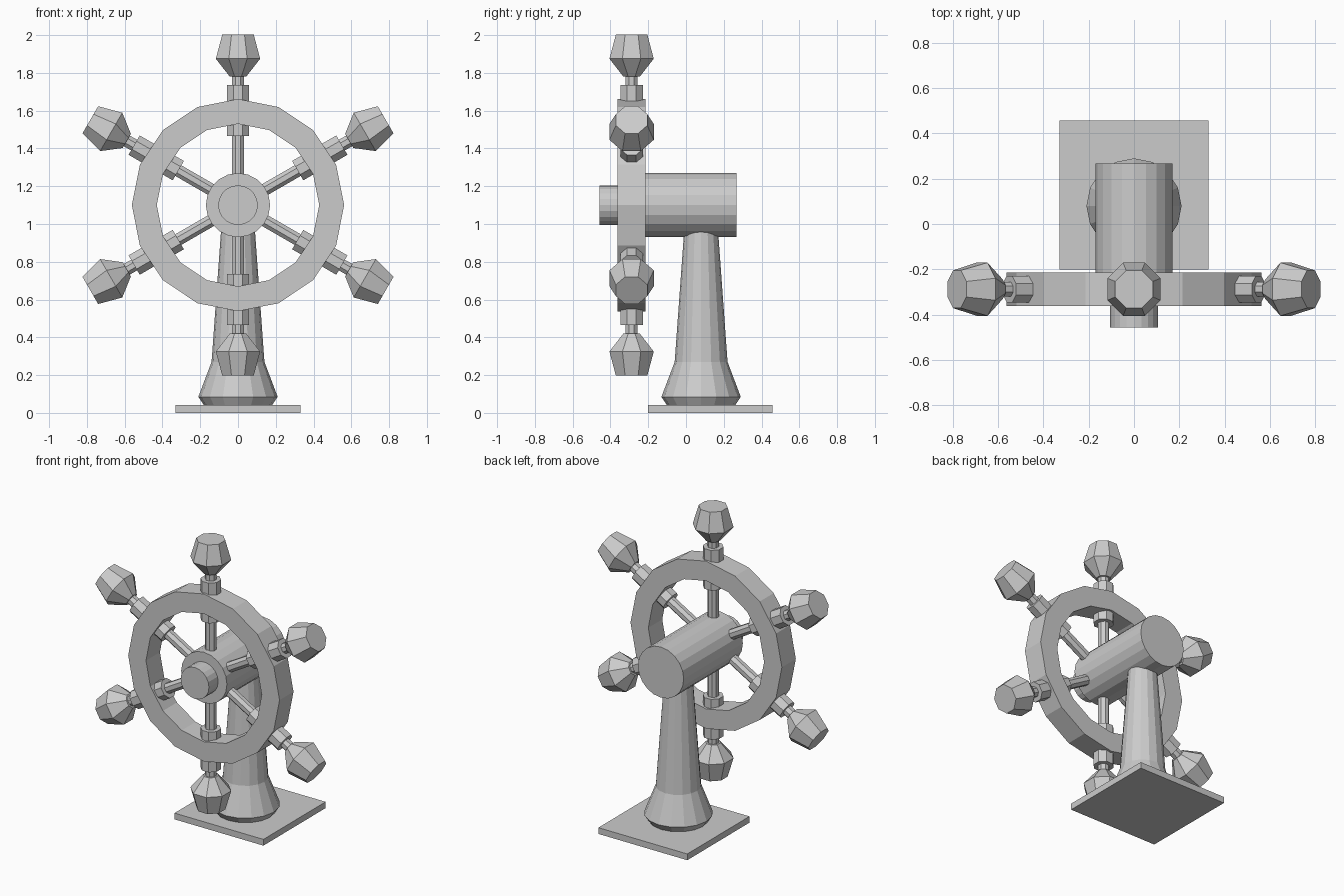
import bpy, bmesh
from math import pi, cos, sin, radians
from mathutils import Matrix

if "Cube" in bpy.data.objects:
    bpy.data.objects.remove(bpy.data.objects["Cube"])

CENTRE_Z = 1.1      # wheel axle height
WHEEL_Y = -0.288    # middle of the wheel rim


def lathe(name, profile, sides, matrix, phase=0.0, ring=False):
    """Revolve (radius, height) points about local z; cap ends or close as a ring."""
    bm = bmesh.new()
    loops = []
    for r, h in profile:
        loops.append([bm.verts.new((r * cos(phase + 2 * pi * i / sides),
                                    r * sin(phase + 2 * pi * i / sides), h))
                      for i in range(sides)])
    pairs = list(zip(loops, loops[1:]))
    if ring:
        pairs.append((loops[-1], loops[0]))
    else:
        bm.faces.new(loops[0])
        bm.faces.new(loops[-1])
    for a, b in pairs:
        for i in range(sides):
            j = (i + 1) % sides
            bm.faces.new((a[i], a[j], b[j], b[i]))
    bm.transform(matrix)
    bmesh.ops.recalc_face_normals(bm, faces=bm.faces)
    mesh = bpy.data.meshes.new(name)
    bm.to_mesh(mesh)
    bm.free()
    obj = bpy.data.objects.new(name, mesh)
    bpy.context.collection.objects.link(obj)
    return obj


# Square base plate
bpy.ops.mesh.primitive_cube_add(size=1, location=(0, 0.128, 0.021))
plate = bpy.context.object
plate.name = "base_plate"
plate.scale = (0.66, 0.66, 0.042)

# Tapered pedestal with flared foot
lathe("pedestal", [(0.18, 0.04), (0.21, 0.085), (0.14, 0.27), (0.088, 0.99)],
      16, Matrix.Translation((0, 0.08, 0)))

# Axle drum with front cap: local z points to the back (+y)
axle = Matrix.Translation((0, 0, CENTRE_Z)) @ Matrix.Rotation(-pi / 2, 4, 'X')
lathe("axle_drum", [(0.105, -0.458), (0.105, -0.36), (0.17, -0.36), (0.17, 0.267)],
      20, axle)

# Wheel rim
lathe("wheel_rim", [(0.43, -0.362), (0.562, -0.362), (0.562, -0.214), (0.43, -0.214)],
      16, axle, ring=True)

# Six spokes, each with a collar through the rim and a faceted handle
spoke_profile = [(0.035, 0.05), (0.035, 0.365), (0.064, 0.365), (0.064, 0.635),
                 (0.035, 0.635), (0.035, 0.68), (0.047, 0.68), (0.127, 0.775),
                 (0.09, 0.903)]
for k in range(6):
    place = (Matrix.Translation((0, WHEEL_Y, CENTRE_Z))
             @ Matrix.Rotation(radians(60 * k), 4, 'Y'))
    lathe(f"spoke_handle_{k + 1}", spoke_profile, 8, place, phase=pi / 8)
